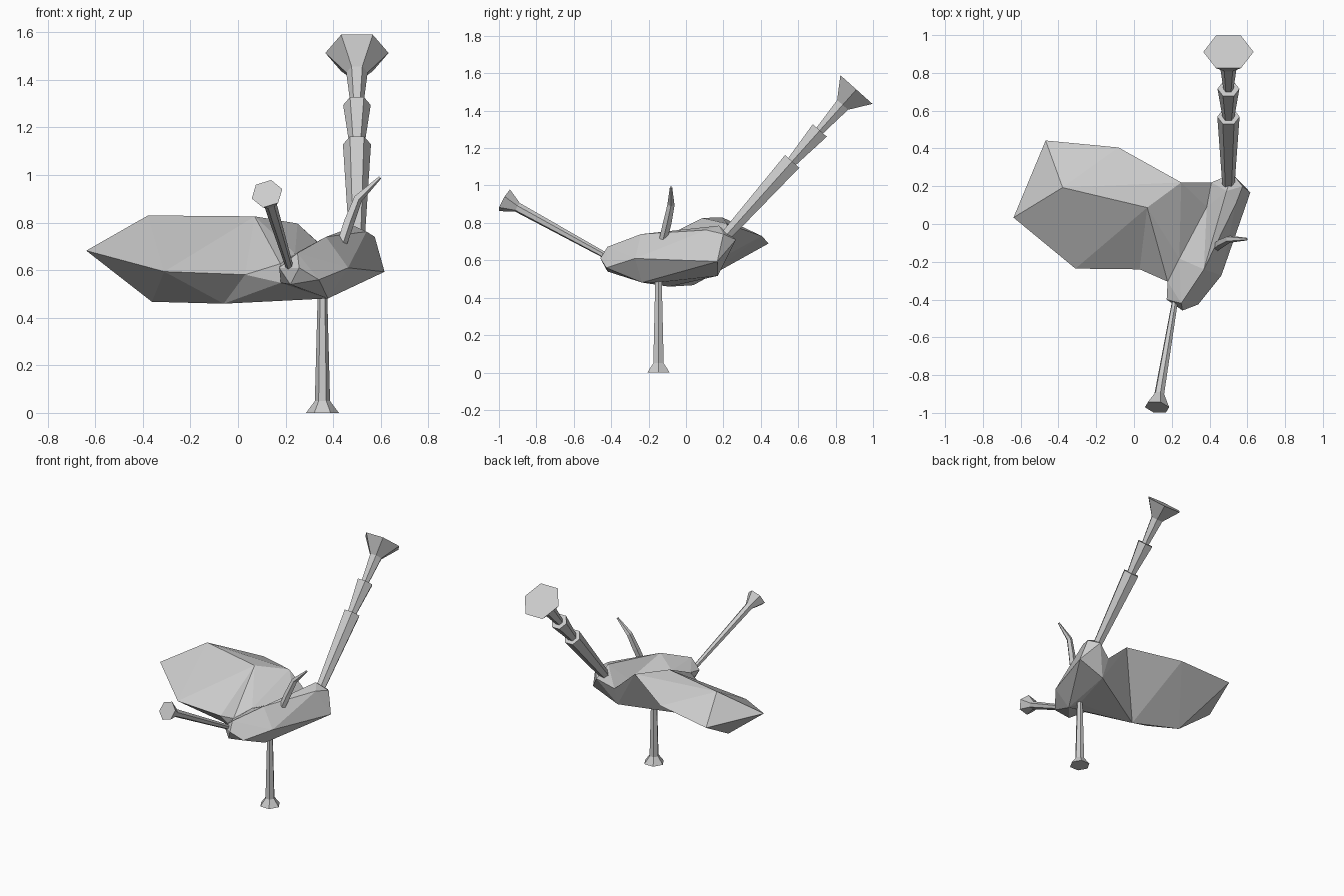
import bpy, bmesh
from math import cos, sin, pi, radians
from mathutils import Vector

if "Cube" in bpy.data.objects:
    bpy.data.objects.remove(bpy.data.objects["Cube"])


def finish(bm, name):
    bmesh.ops.recalc_face_normals(bm, faces=bm.faces)
    me = bpy.data.meshes.new(name)
    bm.to_mesh(me)
    bm.free()
    ob = bpy.data.objects.new(name, me)
    bpy.context.collection.objects.link(ob)
    return ob


def faceted(name, points):
    """Faceted solid wrapped around a few corner points."""
    bm = bmesh.new()
    vs = [bm.verts.new(p) for p in points]
    res = bmesh.ops.convex_hull(bm, input=vs)
    junk = set(res["geom_interior"]) | set(res["geom_unused"])
    bmesh.ops.delete(bm, geom=[g for g in junk if isinstance(g, bmesh.types.BMVert)],
                     context='VERTS')
    return finish(bm, name)


def tube(name, stations, sides=6, turn=0.0, axis=None):
    """Sided tube through (centre, radius) stations, closed at both ends."""
    bm = bmesh.new()
    pts = [Vector(p) for p, r in stations]
    rings = []
    for i, (p, r) in enumerate(stations):
        a = axis or (pts[min(i + 1, len(pts) - 1)] - pts[max(i - 1, 0)])
        a = a.normalized()
        u = Vector((1, 0, 0))
        u = (u - a * u.dot(a)).normalized()
        v = a.cross(u)
        rings.append([bm.verts.new(pts[i] + r * (u * cos(t) + v * sin(t)))
                      for t in (turn + 2 * pi * k / sides for k in range(sides))])
    for lo, hi in zip(rings, rings[1:]):
        for k in range(sides):
            n = (k + 1) % sides
            bm.faces.new((lo[k], lo[n], hi[n], hi[k]))
    bm.faces.new(rings[0])
    bm.faces.new(rings[-1])
    return finish(bm, name)


# Corners shared by neighbouring solids
hip_top, hip_back, hip_low = (.385, .09, .67), (.41, .22, .65), (.42, .17, .517)
hip_front, keel, belly = (.24, -.183, .67), (.378, -.235, .481), (.355, -.145, .482)
side_top, side_low = (.178, -.305, .627), (.18, -.30, .547)
ridge, cheek = (.37, -.24, .74), (.463, -.272, .61)
# Ring where the bulb narrows into the waist: back, top, front, bottom
waist_ring = [(.25, .22, .796), (.07, .087, .826), (.03, -.24, .581), (-.06, -.09, .459)]

# Large faceted bulb: tip, four-cornered ring, waist ring
faceted("bulb", [
    (-.638, .034, .682),
    (-.468, .442, .69), (-.378, .193, .83), (-.31, -.236, .594), (-.362, .04, .467),
    (-.082, .405, .73)] + waist_ring)

# Waist joining the bulb to the body
faceted("waist", waist_ring + [hip_front, hip_top, hip_back, hip_low, keel,
                               belly, side_top, side_low])

# Slim body: front half and rear half
faceted("body_front", [
    side_top, side_low, (.173, -.40, .61), (.22, -.42, .54), (.257, -.458, .61),
    (.34, -.426, .56), (.25, -.42, .672),
    cheek, ridge, hip_front, hip_top, keel, belly])
faceted("body_rear", [
    cheek, ridge, keel, belly, hip_top, hip_back, hip_low,
    (.616, .167, .593), (.54, .109, .762), (.575, .20, .74), (.49, .175, .785),
    (.52, .267, .71)])

# Standing leg with flared foot
tube("standing_leg", [((.355, -.147, 0), .069), ((.355, -.147, .05), .032),
                      ((.355, -.147, .50), .02)], axis=Vector((0, 0, 1)))

# Rear tube in three stepped sections with a flared end
start, end = Vector((.5, .20, .717)), Vector((.5, .911, 1.513))
d = (end - start).normalized()
steps = [(0, .032), (.552, .059), (.552, .032), (.774, .058), (.774, .027),
         (.957, .045), ((end - start).length, .133)]
tube("stepped_tube", [(start + d * t, r) for t, r in steps], axis=d)

# Thin front arm with flared end
start, end = Vector((.22, -.39, .603)), Vector((.122, -.97, .921))
d = end - start
tube("front_arm", [(start + d * t, r) for t, r in
                   ((0, .016), (.88, .027), (1, .067))],
     turn=radians(15), axis=d)

# Bent spike on top
tube("spike", [((.425, -.13, .68), .022), ((.465, -.10, .80), .024),
               ((.503, -.08, .90), .020), ((.597, -.08, .99), .007)], sides=5)
